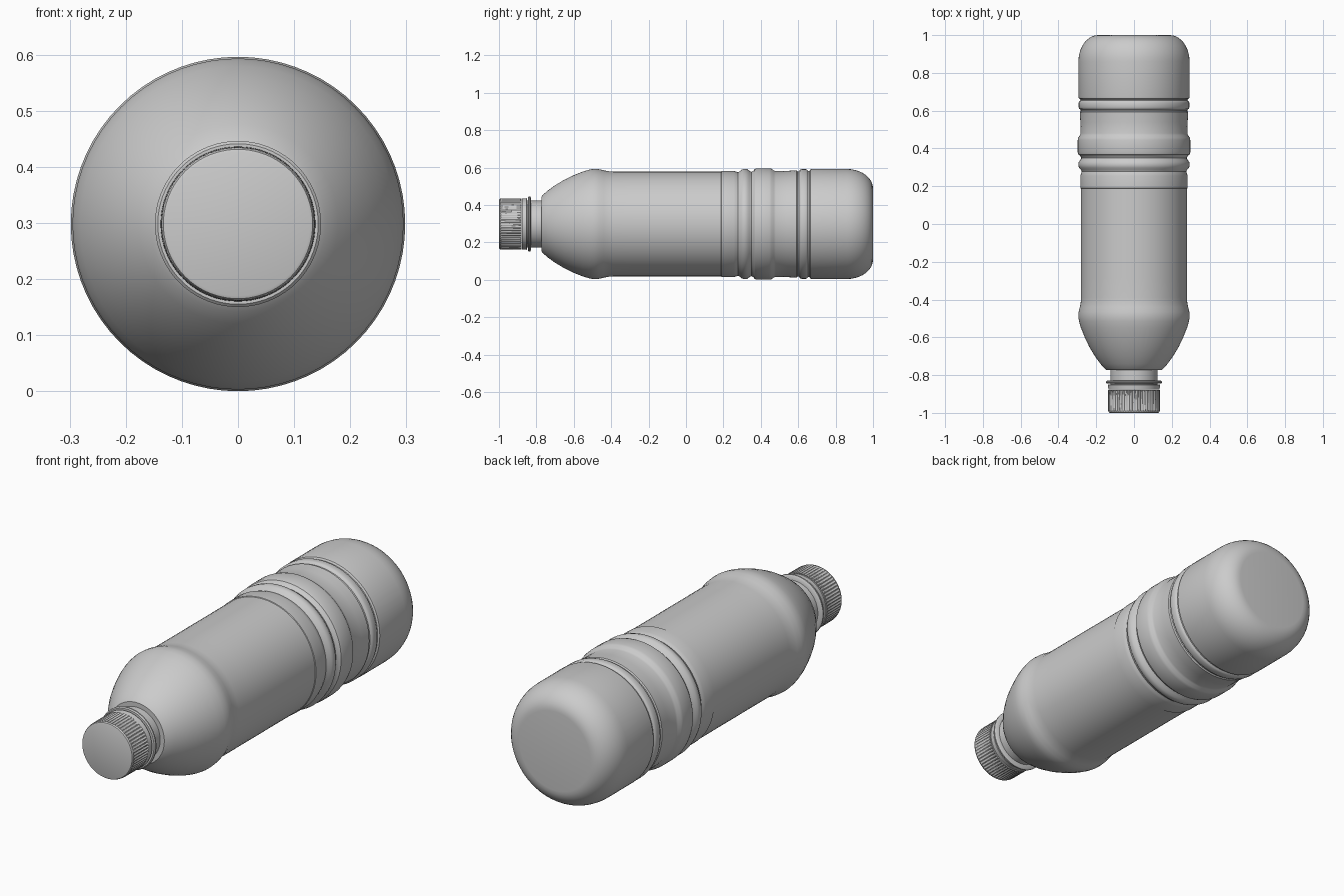
import bpy, bmesh, math

CENTRE_Z = 0.298


def lathe(name, profile, sides, radius_fn=None, angle=35):
    """Turn (y, radius) pairs around the long axis; flat discs close the ends."""
    bm = bmesh.new()
    rings = []
    for i, (y, r) in enumerate(profile):
        ring = []
        for k in range(sides):
            a = 2 * math.pi * k / sides
            rr = radius_fn(i, k, r) if radius_fn else r
            ring.append(bm.verts.new((rr * math.cos(a), y, CENTRE_Z + rr * math.sin(a))))
        rings.append(ring)
    for a, b in zip(rings, rings[1:]):
        for k in range(sides):
            n = (k + 1) % sides
            bm.faces.new((a[k], a[n], b[n], b[k]))
    bm.faces.new(rings[0])
    bm.faces.new(rings[-1])
    bmesh.ops.recalc_face_normals(bm, faces=bm.faces)
    mesh = bpy.data.meshes.new(name)
    bm.to_mesh(mesh)
    bm.free()
    obj = bpy.data.objects.new(name, mesh)
    bpy.context.collection.objects.link(obj)
    bpy.ops.object.select_all(action='DESELECT')
    obj.select_set(True)
    bpy.context.view_layer.objects.active = obj
    bpy.ops.object.shade_smooth_by_angle(angle=math.radians(angle))
    return obj


# Bottle: neck, domed shoulder, waist, grip rings and rounded base
shoulder = [(-0.772, 0.125), (-0.772, 0.147), (-0.765, 0.156), (-0.74, 0.178),
            (-0.70, 0.207), (-0.65, 0.237), (-0.60, 0.261), (-0.55, 0.281),
            (-0.515, 0.291), (-0.49, 0.295), (-0.465, 0.293), (-0.44, 0.287),
            (-0.415, 0.282), (-0.39, 0.281), (-0.283, 0.281)]
grips = [(0.188, 0.281), (0.19, 0.284), (0.255, 0.284), (0.266, 0.281), (0.277, 0.277),
         (0.287, 0.281), (0.297, 0.291), (0.312, 0.295), (0.328, 0.293),
         (0.338, 0.285), (0.349, 0.279), (0.36, 0.284), (0.367, 0.294),
         (0.38, 0.298), (0.445, 0.298), (0.458, 0.295), (0.47, 0.286),
         (0.48, 0.283), (0.54, 0.284), (0.592, 0.287), (0.597, 0.282), (0.604, 0.282),
         (0.610, 0.290), (0.618, 0.293), (0.642, 0.293), (0.648, 0.290),
         (0.653, 0.284), (0.660, 0.284), (0.665, 0.292), (0.675, 0.294)]
base = [(0.86 + 0.14 * math.sin(t), 0.190 + 0.104 * math.cos(t))
        for t in (math.pi / 2 * i / 10 for i in range(11))]
lathe("bottle_body", [(-0.86, 0.125)] + shoulder + grips + base, 72)

# Wrap-around label sleeve on the waist
lathe("label_sleeve", [(-0.283, 0.272), (-0.283, 0.279), (-0.25, 0.278), (-0.05, 0.276),
                       (0.1, 0.277), (0.19, 0.280), (0.19, 0.272)], 72)

# Neck support flange and the tamper band below the cap
lathe("neck_flange", [(-0.845, 0.12), (-0.845, 0.143), (-0.840, 0.148), (-0.834, 0.148),
                      (-0.829, 0.141), (-0.827, 0.12)], 72)
lathe("tamper_band", [(-0.876, 0.12), (-0.876, 0.135), (-0.853, 0.138),
                      (-0.849, 0.135), (-0.849, 0.12)], 72)

# Screw cap with knurled side
cap = [(-1.0, 0.128), (-0.998, 0.133), (-0.991, 0.136), (-0.985, 0.137),
       (-0.885, 0.1375), (-0.88, 0.1375), (-0.88, 0.12)]


def knurl(i, k, r):
    return r - 0.004 if i in (3, 4) and k % 4 in (0, 1) else r


lathe("screw_cap", cap, 240, knurl)
